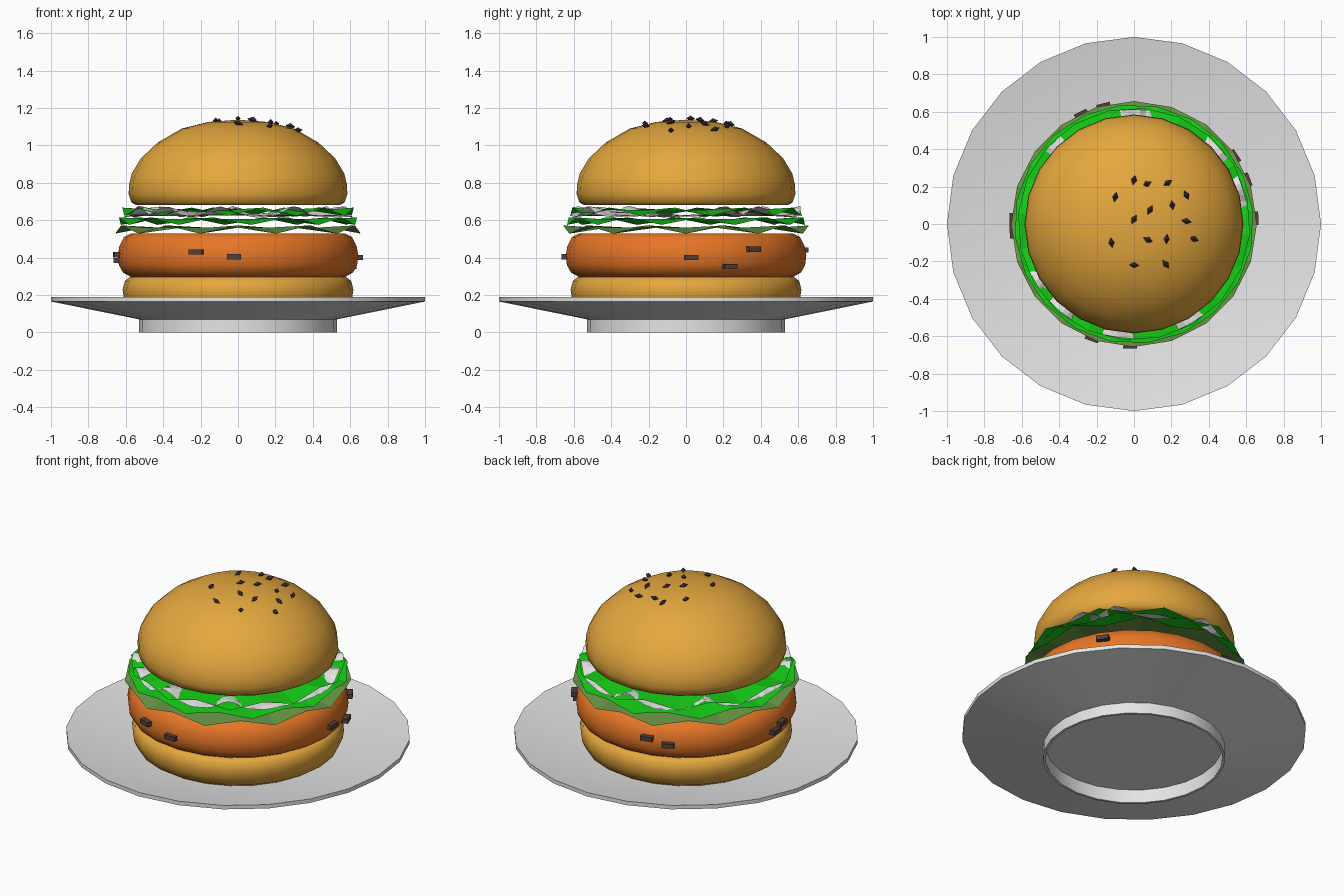
import bpy, math, random
from mathutils import Vector, Matrix

if "Cube" in bpy.data.objects:
    bpy.data.objects.remove(bpy.data.objects["Cube"])

random.seed(4)


def material(name, rgb):
    m = bpy.data.materials.new(name)
    m.diffuse_color = (*rgb, 1)
    m.use_nodes = True
    m.node_tree.nodes["Principled BSDF"].inputs["Base Color"].default_value = m.diffuse_color
    return m


BUN = material("golden bun", (0.78, 0.39, 0.048))
PATTY = material("orange patty", (0.79, 0.18, 0.02))
LEAF = material("bright green", (0.008, 0.62, 0.008))
OLIVE = material("olive green", (0.14, 0.32, 0.06))
CHIP = material("dark crumb", (0.085, 0.05, 0.043))
SEED = material("dark seed", (0.05, 0.028, 0.03))
WHITE = material("off white", (0.78, 0.78, 0.78))


def add(name, verts, faces, mat, angle=None):
    me = bpy.data.meshes.new(name)
    me.from_pydata(verts, [], faces)
    me.materials.append(mat)
    if angle:
        me.shade_smooth()
        me.set_sharp_from_angle(angle=math.radians(angle))
    ob = bpy.data.objects.new(name, me)
    bpy.context.collection.objects.link(ob)
    return ob


def lathe(name, profile, mat, n=24, angle=None, height=None):
    """Revolve (r, z) points; the first and last may be on the axis.
    height(a, r, z) can move a point up or down by its direction."""
    verts, rings, faces = [], [], []
    for r, z in profile:
        start = len(verts)
        if r == 0:
            verts.append((0, 0, z))
            rings.append([start] * n)
            continue
        for i in range(n):
            a = 2 * math.pi * i / n
            zz = height(a, r, z) if height else z
            verts.append((r * math.cos(a), r * math.sin(a), zz))
        rings.append(list(range(start, start + n)))
    for lo, hi in zip(rings, rings[1:]):
        for i in range(n):
            j = (i + 1) % n
            f = list(dict.fromkeys((lo[i], lo[j], hi[j], hi[i])))
            faces.append(f)
    return add(name, verts, faces, mat, angle)


# Plate with a hollow foot ring
lathe("plate", [(0, .085), (.515, .085), (.515, 0), (.53, 0), (.53, .07),
                (1, .165), (1, .19), (.53, .1), (0, .1)], WHITE, angle=30)

# Bottom bun
lathe("bottom_bun", [(0, .095), (.53, .095), (.585, .13), (.61, .18), (.617, .23),
                     (.605, .275), (.58, .295), (0, .295)], BUN, angle=50)

# Patty
lathe("patty", [(0, .295), (.57, .295), (.615, .32), (.637, .36), (.643, .41),
                (.635, .46), (.61, .51), (.57, .53), (0, .53)], PATTY, angle=50)

# Top bun
TOP = [(.585, .74), (.582, .79), (.568, .85), (.52, .93), (.43, 1.015),
       (.3, 1.09), (.16, 1.125), (0, 1.137)]
lathe("top_bun", [(0, .68), (.545, .68), (.57, .695)] + TOP, BUN, angle=50)


# Lettuce sheets with zigzag edges
def leaf(name, r, z, amp, phase, mat):
    def wave(a, rad, zz):
        if rad < r - .001:
            return zz
        k = round((a * 10 / math.pi))
        return zz + (amp if (k + phase) % 2 else -amp)
    ob = lathe(name, [(0, z + .01), (r - .14, z + .01), (r, z)], mat, n=20, height=wave)
    ob.rotation_euler.z = phase * .11
    return ob


leaf("lettuce_low", .657, .55, .022, 0, OLIVE)
leaf("lettuce_middle", .64, .595, .02, 1, LEAF)
leaf("lettuce_top", .622, .645, .022, 2, LEAF)

# Sauce: a thin sheet that rises through the lettuce in several places
PEAKS = [92, 40, 20, -60, -99, -130, -150, 136]


def sauce_height(a, r, z):
    d = math.degrees(a)
    bump = max(math.exp(-(((d - p + 180) % 360 - 180) / 8) ** 2) for p in PEAKS)
    return z + .055 * bump * (r / .61) ** 3 + random.uniform(-.004, .004)


lathe("sauce", [(0, .625), (.45, .625), (.5, .625), (.54, .625), (.58, .623), (.612, .618)],
      WHITE, n=120, height=sauce_height)

# Crumbs in the side of the patty: (x, y, z), each turned to face outward
CUBE_F = [(0, 2, 3, 1), (4, 5, 7, 6), (0, 1, 5, 4), (2, 6, 7, 3), (0, 4, 6, 2), (1, 3, 7, 5)]
CRUMBS = [(-.22, -.6, .43), (-.02, -.64, .405), (.64, .03, .4), (.59, .23, .352),
          (.53, .355, .445), (-.16, .62, .44), (-.28, .58, .41), (-.64, -.04, .415),
          (-.63, .02, .385)]
for i, (x, y, z) in enumerate(CRUMBS):
    a = math.atan2(y, x)
    m = Matrix.Translation((.64 * math.cos(a), .64 * math.sin(a), z)) @ Matrix.Rotation(a, 4, 'Z')
    vs = [m @ Vector((sx * .026, sy * .037, sz * .014))
          for sx in (-1, 1) for sy in (-1, 1) for sz in (-1, 1)]
    add(f"crumb_{i + 1}", vs, CUBE_F, CHIP)


# Seeds: small stretched octahedra resting on the top bun
def top_z(r):
    for (r1, z1), (r0, z0) in zip(TOP, TOP[1:]):
        if r0 <= r <= r1:
            return z0 + (z1 - z0) * (r - r0) / (r1 - r0)
    return 1.137


SEEDS = [(0, .235), (.07, .215), (.18, .22), (-.1, .145), (.28, .155), (.085, .075),
         (.205, .1), (.28, .015), (0, .025), (-.12, -.1), (.075, -.085),
         (.175, -.08), (.32, -.08), (0, -.22), (.17, -.215)]
OCTA = [(1, 0, 0), (0, 1, 0), (-1, 0, 0), (0, -1, 0), (0, 0, 1), (0, 0, -1)]
OCTA_F = [(i, (i + 1) % 4, 4) for i in range(4)] + [((i + 1) % 4, i, 5) for i in range(4)]
for i, (x, y) in enumerate(SEEDS):
    m = (Matrix.Translation((x, y, top_z(math.hypot(x, y)) + .008))
         @ Matrix.Rotation(random.uniform(0, math.pi), 4, 'Z')
         @ Matrix.Rotation(random.uniform(-.4, .4), 4, 'Y'))
    vs = [m @ Vector((p[0] * .028, p[1] * .016, p[2] * .016)) for p in OCTA]
    add(f"seed_{i + 1}", vs, OCTA_F, SEED)
